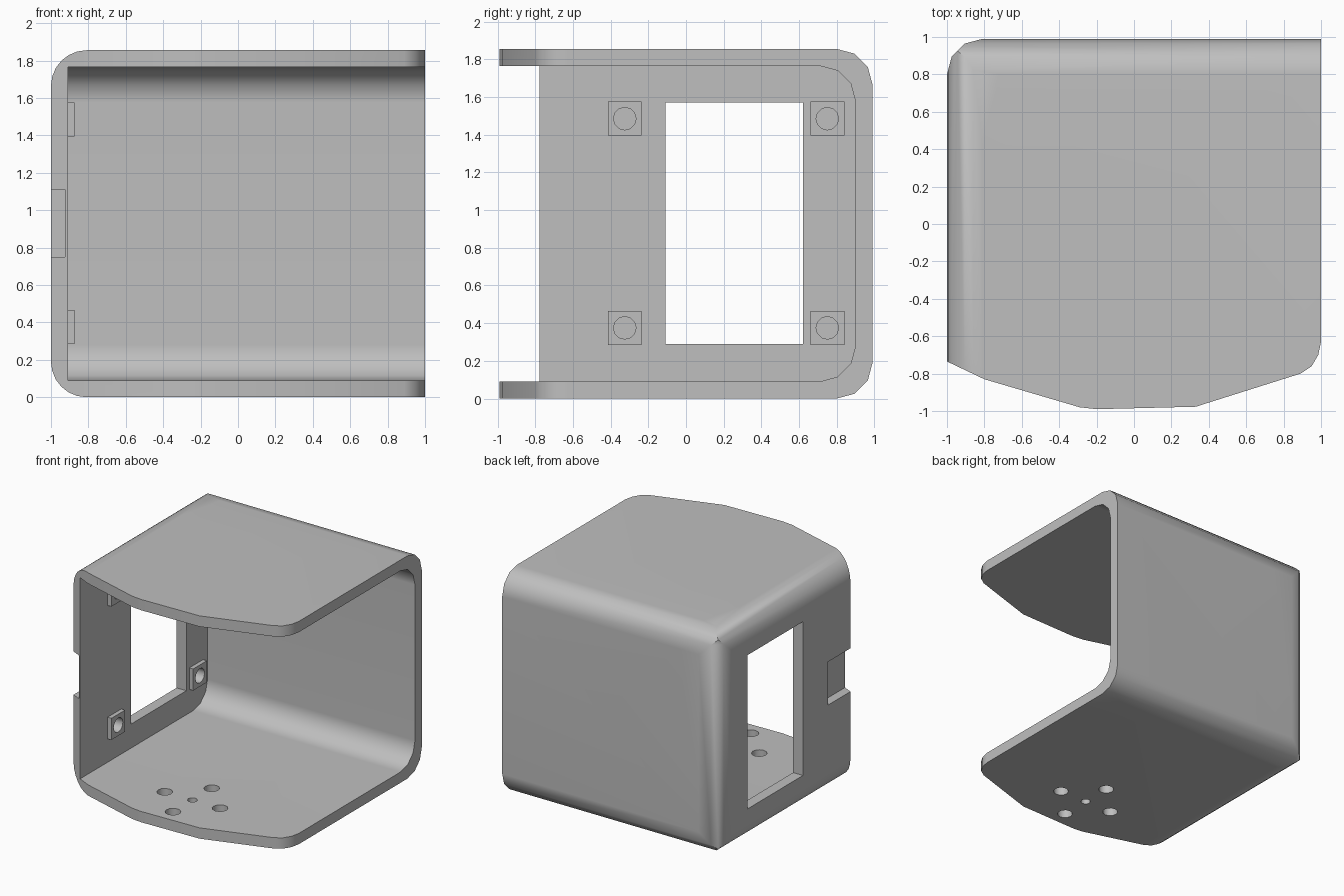
import bpy, bmesh, math

if "Cube" in bpy.data.objects:
    bpy.data.objects.remove(bpy.data.objects["Cube"], do_unlink=True)

grey = bpy.data.materials.new("light grey")
grey.use_nodes = True
grey.diffuse_color = (0.52, 0.52, 0.52, 1)
grey.node_tree.nodes["Principled BSDF"].inputs["Base Color"].default_value = (0.52, 0.52, 0.52, 1)

H, BACK, T, R = 1.855, 0.99, 0.09, 0.19    # height, back face, wall thickness, corner radius


def prism(name, axis, points, lo, hi):
    """Extrude a 2D profile along an axis from lo to hi."""
    place = {"x": lambda u, v, w: (w, u, v),
             "y": lambda u, v, w: (u, w, v),
             "z": lambda u, v, w: (u, v, w)}[axis]
    bm = bmesh.new()
    a = [bm.verts.new(place(u, v, lo)) for u, v in points]
    b = [bm.verts.new(place(u, v, hi)) for u, v in points]
    bm.faces.new(a)
    bm.faces.new(b)
    n = len(points)
    for i in range(n):
        j = (i + 1) % n
        bm.faces.new((a[i], a[j], b[j], b[i]))
    bmesh.ops.recalc_face_normals(bm, faces=bm.faces)
    mesh = bpy.data.meshes.new(name)
    bm.to_mesh(mesh)
    bm.free()
    mesh.materials.append(grey)
    ob = bpy.data.objects.new(name, mesh)
    bpy.context.collection.objects.link(ob)
    return ob


def arc(cx, cy, r, start, end, steps):
    out = []
    for i in range(steps + 1):
        t = math.radians(start + (end - start) * i / steps)
        out.append((cx + r * math.cos(t), cy + r * math.sin(t)))
    return out


def rect(u0, u1, v0, v1):
    return [(u0, v0), (u1, v0), (u1, v1), (u0, v1)]


def disc(u, v, r, sides=12):
    return arc(u, v, r, 0, 360, sides)[:-1]


def cut(ob, cutter, operation="DIFFERENCE", keep=False):
    mod = ob.modifiers.new("cut", "BOOLEAN")
    mod.operation, mod.object, mod.solver = operation, cutter, "EXACT"
    bpy.context.view_layer.objects.active = ob
    bpy.ops.object.modifier_apply(modifier=mod.name)
    if not keep:
        bpy.data.objects.remove(cutter, do_unlink=True)


def finish(ob):
    bpy.ops.object.select_all(action="DESELECT")
    ob.select_set(True)
    bpy.context.view_layer.objects.active = ob
    bpy.ops.object.shade_smooth_by_angle(angle=math.radians(35))
    mod = ob.modifiers.new("even shading", "WEIGHTED_NORMAL")
    mod.keep_sharp = True


# Shell: plan outline with a bowed front, rounded at the back and side
plan = [(-1, -0.735), (-0.8, -0.83), (-0.29, -0.98), (-0.2, -0.99), (0.33, -0.977),
        (0.89, -0.8), (0.95, -0.76), (0.985, -0.7), (1, -0.63), (1, BACK)]
plan += arc(-1 + R, BACK - R, R, 90, 180, 3)
shell = prism("shell", "z", plan, 0, H)

side = [(-1.2, H), (-1.2, 0)] + arc(BACK - R, R, R, -90, 0, 3) + arc(BACK - R, H - R, R, 0, 90, 3)
cut(shell, prism("side_profile", "x", side, -1.3, 1.3), "INTERSECT")

front = [(1.2, 0), (1.2, H)] + arc(-1 + R, H - R, R, 90, 180, 6) + arc(-1 + R, R, R, 180, 270, 6)
cut(shell, prism("front_profile", "y", front, -1.3, 1.3), "INTERSECT")

# Cavity, open to the front and to the left
inner = BACK - T
cavity = [(-1.4, H - T), (-1.4, T)] + arc(inner - R, T + R, R, -90, 0, 3)
cavity += arc(inner - R, H - T - R, R, 0, 90, 3)
cut(shell, prism("cavity", "x", cavity, -1 + T, 1.4))

# Side window and the shallow outer notch at the front edge
cut(shell, prism("window", "x", rect(-0.11, 0.62, 0.29, 1.57), -1.2, -0.8))
cut(shell, prism("notch", "x", rect(-1.1, -0.44, 0.75, 1.11), -1.2, -0.925))

# Mounting holes through the floor
floor_y, spread = -0.6, 0.255
for dx, dy in ((1, 0), (-1, 0), (0, 1), (0, -1), (0, 0)):
    radius = 0.06 if dx or dy else 0.038
    hole = disc(dx * spread, floor_y + dy * spread, radius)
    cut(shell, prism("floor_hole", "z", hole, -0.2, 0.2))

# Square bosses with blind screw holes on the inside of the side wall
for row, z in (("lower", 0.375), ("upper", 1.485)):
    for col, y in (("front", -0.325), ("back", 0.75)):
        boss = prism(f"{row}_{col}_boss", "x",
                     rect(y - T, y + T, z - T, z + T), -1 + T, -0.875)
        drill = prism("drill", "x", disc(y, z, 0.06), -0.96, -0.8)
        cut(boss, drill, keep=True)
        cut(shell, drill)
        finish(boss)

finish(shell)
